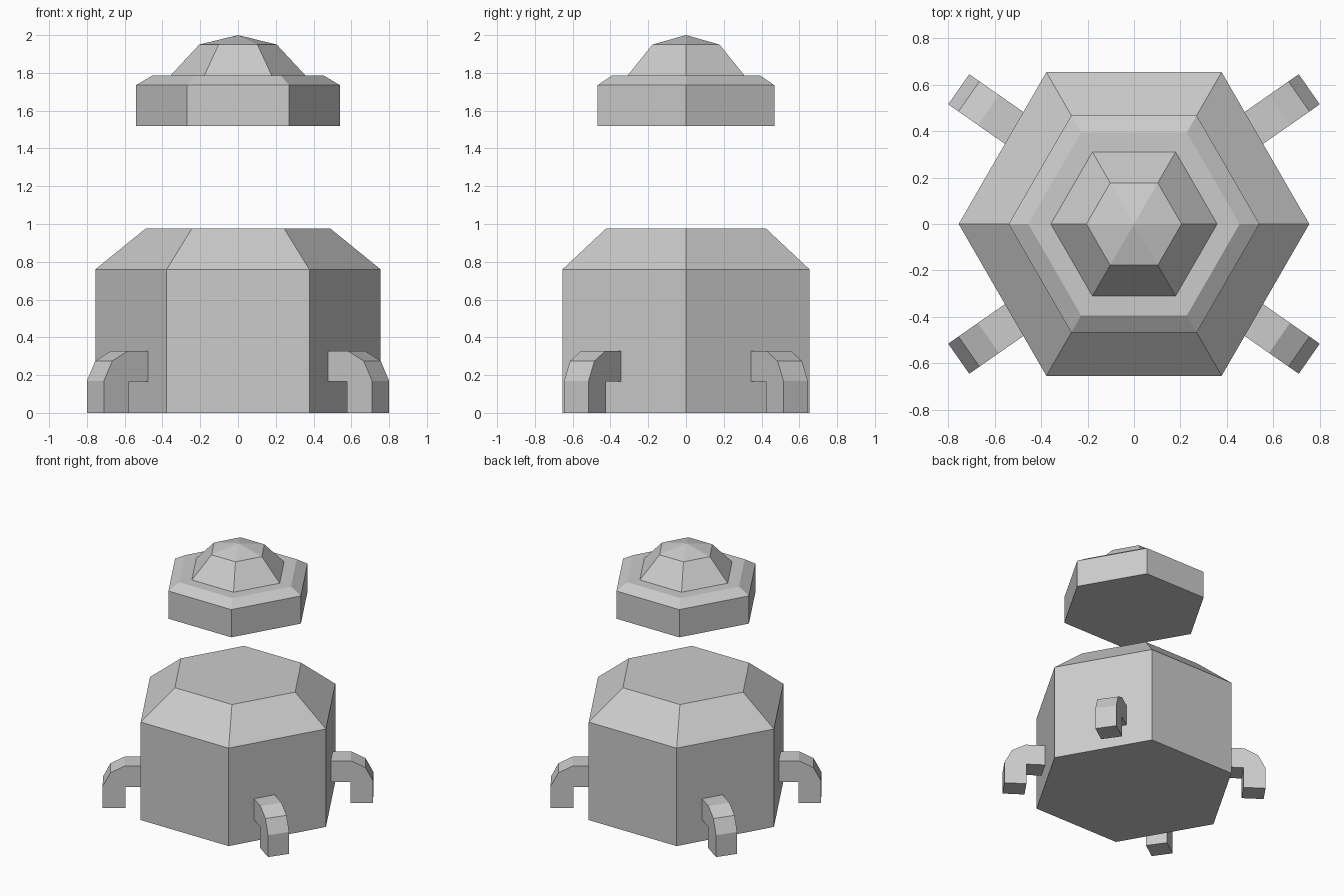
import bpy, bmesh
from math import cos, sin, tau, hypot

if "Cube" in bpy.data.objects:
    bpy.data.objects.remove(bpy.data.objects["Cube"])


def make_object(name, bm):
    bmesh.ops.recalc_face_normals(bm, faces=bm.faces)
    mesh = bpy.data.meshes.new(name)
    bm.to_mesh(mesh)
    bm.free()
    obj = bpy.data.objects.new(name, mesh)
    bpy.context.collection.objects.link(obj)
    return obj


def hex_stack(name, profile):
    """Six-sided solid from (radius, height) rings; radius 0 makes a tip."""
    bm = bmesh.new()
    rings = []
    for r, z in profile:
        n = 6 if r else 1
        rings.append([bm.verts.new((r * cos(i * tau / 6), r * sin(i * tau / 6), z)) for i in range(n)])
    for a, b in zip(rings, rings[1:]):
        for i in range(6):
            j = (i + 1) % 6
            bm.faces.new((a[i], a[j], b[0]) if len(b) == 1 else (a[i], a[j], b[j], b[i]))
    bm.faces.new(rings[0])
    if len(rings[-1]) == 6:
        bm.faces.new(rings[-1])
    return make_object(name, bm)


# Pot body with sloped shoulder
hex_stack("pot_body", [(0.755, 0), (0.755, 0.76), (0.49, 0.975)])

# Floating lid and its domed knob
hex_stack("lid", [(0.54, 1.52), (0.54, 1.735), (0.455, 1.785)])
hex_stack("lid_knob", [(0.36, 1.783), (0.205, 1.95), (0, 2.0)])

# Bent leg: side profile (distance outward, height) given a width, mirrored to four corners
profile = [(0.58, 0.165), (0.79, 0.165), (0.79, 0), (0.951, 0),
           (0.951, 0.17), (0.897, 0.275), (0.795, 0.328), (0.58, 0.328)]
length = hypot(0.82, 0.572)
ux, uy = 0.82 / length, 0.572 / length
bm = bmesh.new()
sides = [[bm.verts.new((u * ux - v * uy, u * uy + v * ux, z)) for u, z in profile]
         for v in (-0.035, 0.123)]
for side in sides:
    bm.faces.new(side)
for i in range(len(profile)):
    j = (i + 1) % len(profile)
    bm.faces.new((sides[0][i], sides[0][j], sides[1][j], sides[1][i]))
legs = make_object("legs", bm)
mirror = legs.modifiers.new("four_corners", 'MIRROR')
mirror.use_axis = (True, True, False)
mirror.use_mirror_merge = False
